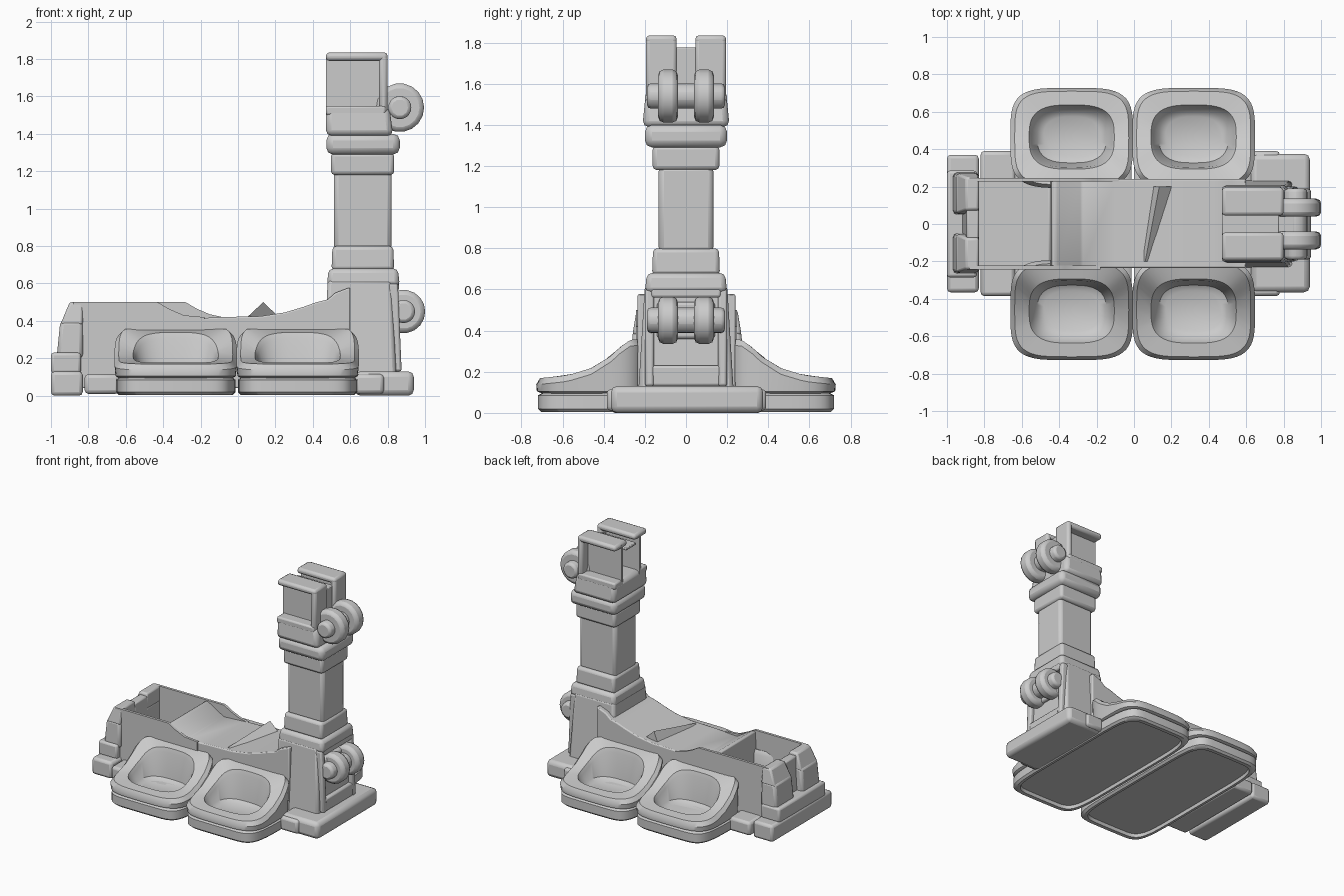
import bpy, bmesh, math

if "Cube" in bpy.data.objects:
    bpy.data.objects.remove(bpy.data.objects["Cube"])

grey = bpy.data.materials.new("plain grey")
grey.use_nodes = True
COL = (0.6, 0.6, 0.6, 1)
grey.diffuse_color = COL
grey.node_tree.nodes["Principled BSDF"].inputs["Base Color"].default_value = COL
parts = []


def finish(name, bm, bevel=0.0):
    bmesh.ops.recalc_face_normals(bm, faces=bm.faces)
    mesh = bpy.data.meshes.new(name)
    bm.to_mesh(mesh)
    bm.free()
    mesh.materials.append(grey)
    ob = bpy.data.objects.new(name, mesh)
    bpy.context.collection.objects.link(ob)
    if bevel:
        mod = ob.modifiers.new("soft edges", "BEVEL")
        mod.width, mod.segments, mod.limit_method = bevel, 2, "ANGLE"
    parts.append(ob)
    return ob


def loft(name, rings, bevel=0.0):
    """Skin a list of equal-length point rings and cap both ends."""
    bm = bmesh.new()
    loops = [[bm.verts.new(p) for p in ring] for ring in rings]
    n = len(loops[0])
    for a, b in zip(loops, loops[1:]):
        for i in range(n):
            j = (i + 1) % n
            bm.faces.new((a[i], a[j], b[j], b[i]))
    bm.faces.new(loops[0][::-1])
    bm.faces.new(loops[-1])
    return finish(name, bm, bevel)


def box(name, x, y, z, bevel=0.015, taper=(0, 0, 0)):
    """Box from ranges; taper pulls in the top at -x, +x and both y sides."""
    l, r, s = taper
    low = [(x[0], y[0], z[0]), (x[1], y[0], z[0]), (x[1], y[1], z[0]), (x[0], y[1], z[0])]
    top = [(x[0] + l, y[0] + s, z[1]), (x[1] - r, y[0] + s, z[1]),
           (x[1] - r, y[1] - s, z[1]), (x[0] + l, y[1] - s, z[1])]
    return loft(name, [low, top], bevel)


def extrude_y(name, profile, y0, y1, bevel=0.0):
    return loft(name, [[(x, y, z) for x, z in profile] for y in (y0, y1)], bevel)


def disc(name, x, z, r, y0, y1, sides=20, bevel=0.015):
    pts = [(x + r * math.cos(2 * math.pi * i / sides), z + r * math.sin(2 * math.pi * i / sides))
           for i in range(sides)]
    return extrude_y(name, pts, y0, y1, bevel)


def oval(cx, cy, hx, hy, height, power=4.0, n=48):
    """Rounded rectangle ring; height is a number or a function of y."""
    ring = []
    for i in range(n):
        c, s = math.cos(2 * math.pi * i / n), math.sin(2 * math.pi * i / n)
        x = cx + hx * math.copysign(abs(c) ** (2 / power), c)
        y = cy + hy * math.copysign(abs(s) ** (2 / power), s)
        ring.append((x, y, height(y) if callable(height) else height))
    return ring


# Dished foot pods, climbing toward the central body
SLOPE = [(0.2, 0.36), (0.27, 0.355), (0.32, 0.32), (0.4, 0.245), (0.5, 0.2), (0.6, 0.18), (0.75, 0.165)]


def climb(y, drop=0.0):
    y = abs(y)
    for (a, za), (b, zb) in zip(SLOPE, SLOPE[1:]):
        if y <= b:
            t = max(0, (y - a) / (b - a))
            return za + (zb - za) * t - drop
    return SLOPE[-1][1] - drop


for side, word in ((-1, "front"), (1, "back")):
    for cx, lr in ((-0.333, "right"), (0.319, "left")):
        cy = side * 0.46
        loft(f"{word}_{lr}_pod", [
            oval(cx, cy, 0.305, 0.24, 0.095),
            oval(cx, cy, 0.322, 0.265, 0.105),
            oval(cx, cy, 0.328, 0.268, lambda y: climb(y, 0.03)),
            oval(cx, cy, 0.305, 0.25, climb),
            oval(cx, side * 0.465, 0.228, 0.172, climb, 3.0),
            oval(cx, side * 0.465, 0.215, 0.162, lambda y: climb(y, 0.025), 3.0),
            oval(cx, side * 0.465, 0.185, 0.138, 0.12, 2.8),
            oval(cx, side * 0.465, 0.15, 0.11, 0.1, 2.6)])

# Long sole plates under each pair of pods, rimmed below
for cx, lr in ((-0.333, "right"), (0.319, "left")):
    loft(f"{lr}_sole", [oval(cx, 0, 0.28, 0.668, 0.03, 7), oval(cx, 0, 0.285, 0.675, 0.005, 7),
                        oval(cx, 0, 0.305, 0.705, 0.005, 7), oval(cx, 0, 0.32, 0.72, 0.02, 7),
                        oval(cx, 0, 0.32, 0.72, 0.085, 7), oval(cx, 0, 0.30, 0.69, 0.1, 7)])

# Base slabs at both ends
box("left_base_slab", (0.625, 0.94), (-0.365, 0.375), (0, 0.13), 0.03)
box("left_base_step", (0.625, 0.78), (-0.385, 0.39), (0.01, 0.115), 0.02)
box("right_base_slab", (-1.0, -0.83), (-0.365, 0.37), (0, 0.13), 0.02)
box("right_base_step", (-0.82, -0.635), (-0.385, 0.39), (0.01, 0.115), 0.02)
box("right_base_ledge", (-1.0, -0.84), (-0.285, 0.285), (0.12, 0.23), 0.015)

# Central body: open trough, ramp and saddle
saddle = [(-0.9, 0.04), (-0.9, 0.24), (-0.45, 0.24), (-0.44, 0.49), (-0.415, 0.49), (-0.28, 0.41),
          (-0.1, 0.42), (0.12, 0.425), (0.25, 0.445), (0.35, 0.475), (0.42, 0.5), (0.48, 0.515),
          (0.52, 0.55), (0.6, 0.58), (0.6, 0.04)]
extrude_y("saddle_body", saddle, -0.235, 0.24, 0.008)
front_wall = [(-0.92, 0.1), (-0.88, 0.5), (-0.43, 0.5), (-0.37, 0.465), (-0.29, 0.43), (-0.18, 0.42), (-0.18, 0.1)]
back_wall = [(-0.92, 0.1), (-0.88, 0.5), (-0.28, 0.5), (-0.22, 0.465), (-0.15, 0.435), (-0.08, 0.42), (-0.08, 0.1)]
extrude_y("front_trough_wall", front_wall, -0.242, -0.222)
extrude_y("back_trough_wall", back_wall, 0.227, 0.247)
loft("saddle_ridge", [[(0.04, -0.2, 0.41), (0.06, -0.2, 0.43), (0.1, -0.2, 0.41)],
                      [(0.1, 0.2, 0.41), (0.135, 0.2, 0.5), (0.23, 0.2, 0.41)]])

# Grooved end wall
for y0, y1, word in ((-0.265, -0.05, "front"), (0.05, 0.275, "back")):
    box(f"{word}_end_block", (-0.97, -0.83), (y0, y1), (0.2, 0.4), 0.02, (0.02, 0, 0.005))
    box(f"{word}_end_cap", (-0.95, -0.83), (y0 + 0.005, y1 - 0.005), (0.38, 0.5), 0.012, (0.05, 0, 0.02))
box("end_groove", (-0.925, -0.83), (-0.08, 0.08), (0.12, 0.48), 0.01, (0.03, 0, 0))

# Housing under the column, with a framed panel on its outer side
box("housing", (0.45, 0.85), (-0.235, 0.235), (0.05, 0.62), 0.02, (0.03, 0.03, 0.035))
for y0, y1, word in ((-0.2, -0.155, "front"), (0.155, 0.2, "back")):
    box(f"{word}_panel_side", (0.8, 0.875), (y0, y1), (0.13, 0.6), 0.012, (0, 0.02, 0))
box("panel_top", (0.79, 0.86), (-0.17, 0.17), (0.56, 0.61), 0.012)
box("panel_sill", (0.8, 0.87), (-0.17, 0.17), (0.13, 0.23), 0.012)
box("panel_hinge_pad", (0.78, 0.86), (-0.14, 0.14), (0.36, 0.54), 0.015)

# Column and collars
box("housing_collar", (0.475, 0.865), (-0.2, 0.2), (0.585, 0.68), 0.025, (0.01, 0.01, 0.01))
box("lower_collar", (0.5, 0.835), (-0.165, 0.165), (0.67, 0.8), 0.02, (0.005, 0.005, 0.005))
box("column", (0.512, 0.822), (-0.133, 0.133), (0.78, 1.2), 0.025)
box("upper_collar", (0.497, 0.835), (-0.162, 0.162), (1.18, 1.3), 0.02)
box("cap_collar", (0.472, 0.865), (-0.2, 0.2), (1.29, 1.4), 0.035)
box("head_base", (0.47, 0.83), (-0.212, 0.212), (1.39, 1.54), 0.03, (0, 0.02, 0.015))

# Open-sided head made of two lobes with recessed side panels
for s, word in ((-1, "front"), (1, "back")):
    def span(a, b):
        return tuple(sorted((s * a, s * b)))
    box(f"{word}_head_top", (0.47, 0.8), span(0.045, 0.195), (1.79, 1.835), 0.018)
    box(f"{word}_head_spine", (0.755, 0.8), span(0.045, 0.195), (1.5, 1.83), 0.018)
    box(f"{word}_head_panel", (0.47, 0.77), span(0.1, 0.12), (1.5, 1.82), 0.0)
    box(f"{word}_head_lip", (0.47, 0.79), span(0.1, 0.2), (1.5, 1.55), 0.012)
box("head_groove", (0.47, 0.775), (-0.06, 0.06), (1.755, 1.775), 0.005)
box("head_groove_back", (0.735, 0.775), (-0.06, 0.06), (1.5, 1.77), 0.005)

# Two hinges on the outer side
for x, z, r, word in ((0.865, 1.54, 0.13, "upper"), (0.885, 0.45, 0.116, "lower")):
    disc(f"{word}_hinge_pin", x, z, 0.065, -0.19, 0.19, 10, 0.02)
    for y0, y1, end in ((-0.135, -0.04, "front"), (0.04, 0.135, "back")):
        disc(f"{word}_{end}_hinge_disc", x, z, r, y0, y1, 18, 0.025)
    box(f"{word}_hinge_arm", (0.76, x), (-0.12, 0.12), (z - 0.06, z + 0.06), 0.015)

bpy.ops.object.select_all(action="DESELECT")
for ob in parts:
    ob.select_set(True)
bpy.context.view_layer.objects.active = parts[0]
bpy.ops.object.shade_smooth_by_angle(angle=math.radians(40))
